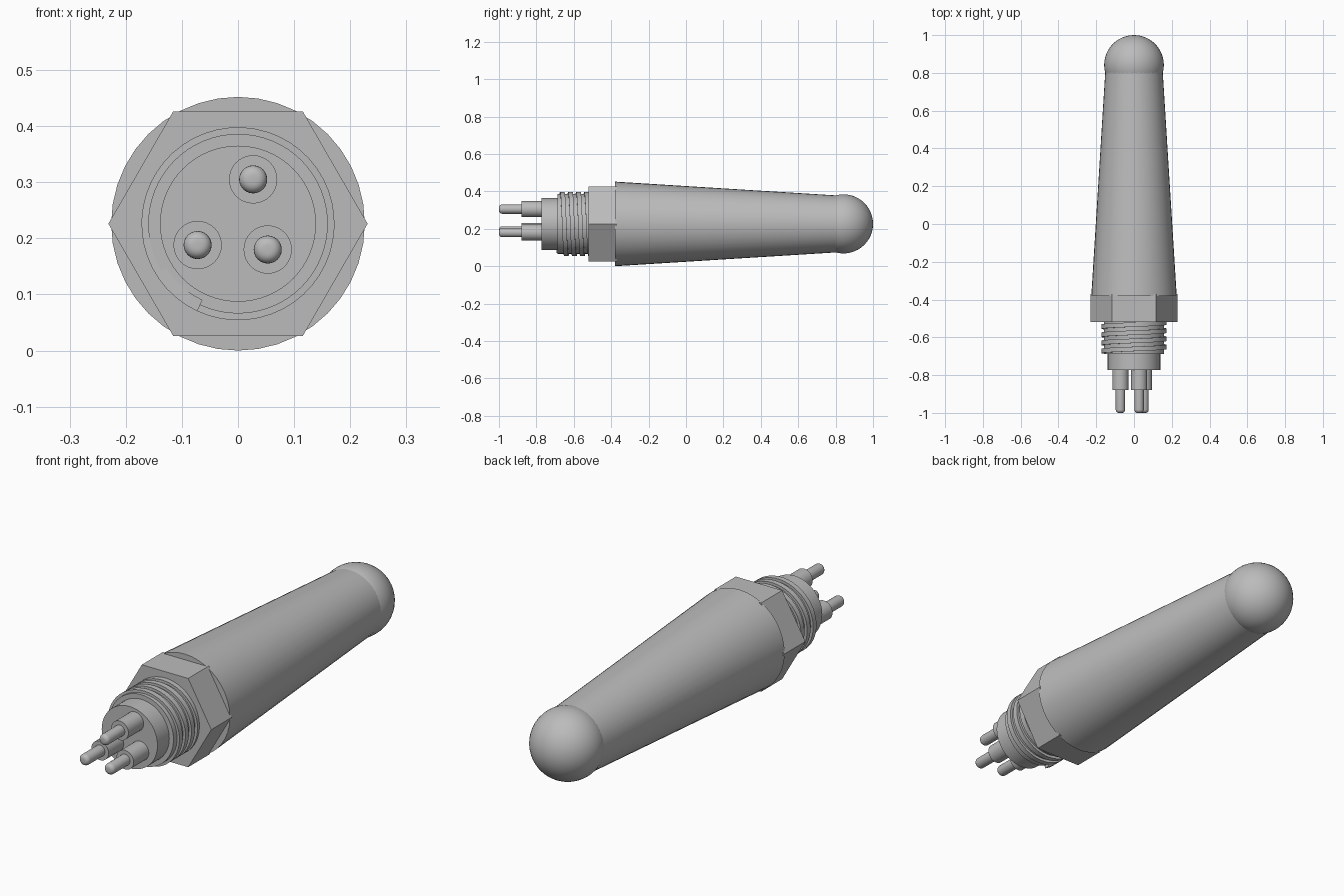
import bpy, bmesh, math

cube = bpy.data.objects.get("Cube")
if cube:
    bpy.data.objects.remove(cube, do_unlink=True)

AXIS_Z = 0.226

grey = bpy.data.materials.new("plain_grey")
grey.use_nodes = True
colour = (0.5, 0.5, 0.5, 1)
grey.diffuse_color = colour
grey.node_tree.nodes["Principled BSDF"].inputs["Base Color"].default_value = colour


def finish(name, bm, smooth=True):
    bmesh.ops.recalc_face_normals(bm, faces=bm.faces)
    mesh = bpy.data.meshes.new(name)
    bm.to_mesh(mesh)
    bm.free()
    obj = bpy.data.objects.new(name, mesh)
    bpy.context.collection.objects.link(obj)
    mesh.materials.append(grey)
    if smooth:
        bpy.ops.object.select_all(action='DESELECT')
        obj.select_set(True)
        bpy.context.view_layer.objects.active = obj
        bpy.ops.object.shade_smooth_by_angle(angle=math.radians(35))
    return obj


def lathe(name, profile, sides=48, x=0, z=AXIS_Z, smooth=True):
    """Solid of revolution along y from (y, radius) points, capped at both ends."""
    bm = bmesh.new()
    rings = []
    for y, r in profile:
        angles = [math.tau * i / sides for i in range(sides)]
        rings.append([bm.verts.new((x + r * math.cos(a), y, z + r * math.sin(a)))
                      for a in angles])
    for a, b in zip(rings, rings[1:]):
        for i in range(sides):
            j = (i + 1) % sides
            bm.faces.new((a[i], a[j], b[j], b[i]))
    bm.faces.new(rings[0])
    bm.faces.new(rings[-1])
    return finish(name, bm, smooth)


# Tapered housing, ball end and hexagonal nut
lathe("tapered_body", [(-0.38, 0.226), (0.84, 0.15)], 40)
lathe("hex_nut", [(-0.52, 0.231), (-0.37, 0.231)], 6, smooth=False)

bm = bmesh.new()
bmesh.ops.create_uvsphere(bm, u_segments=48, v_segments=24, radius=0.158)
bmesh.ops.translate(bm, verts=bm.verts, vec=(0, 0.842, AXIS_Z))
finish("ball_end", bm)

# Threaded neck and connector face
lathe("thread_core", [(-0.688, 0.16), (-0.5, 0.16)], 64)
lathe("connector_face", [(-0.772, 0.139), (-0.6, 0.139)], 64)

# Helical ridge swept around the neck
bm = bmesh.new()
TURNS, STEPS, PITCH = 4, 48, 0.043
section = [(-0.012, 0.15), (-0.012, 0.172), (0.012, 0.172), (0.012, 0.15)]
rows = []
for i in range(TURNS * STEPS + 1):
    turn = i / STEPS
    a = math.radians(-115) - math.tau * turn
    y0 = -0.68 + PITCH * turn
    rows.append([bm.verts.new((r * math.cos(a), y0 + dy, AXIS_Z + r * math.sin(a)))
                 for dy, r in section])
for a, b in zip(rows, rows[1:]):
    for k in range(4):
        m = (k + 1) % 4
        bm.faces.new((a[k], a[m], b[m], b[k]))
bm.faces.new(rows[0])
bm.faces.new(rows[-1])
finish("thread_ridge", bm)

# Contact pins with sleeves and rounded tips
PIN_R, ROUND = 0.025, 0.017
tip = [(-1 + ROUND * (1 - math.sin(t)), PIN_R - ROUND * (1 - math.cos(t)))
       for t in [math.pi / 2 * (1 - i / 5) for i in range(6)]]
for n, (x, z) in enumerate([(0.027, 0.305), (-0.072, 0.188), (0.053, 0.18)], 1):
    lathe(f"pin_sleeve_{n}", [(-0.88, 0.043), (-0.76, 0.043)], 32, x, z)
    lathe(f"pin_{n}", tip + [(-0.87, PIN_R)], 24, x, z)
